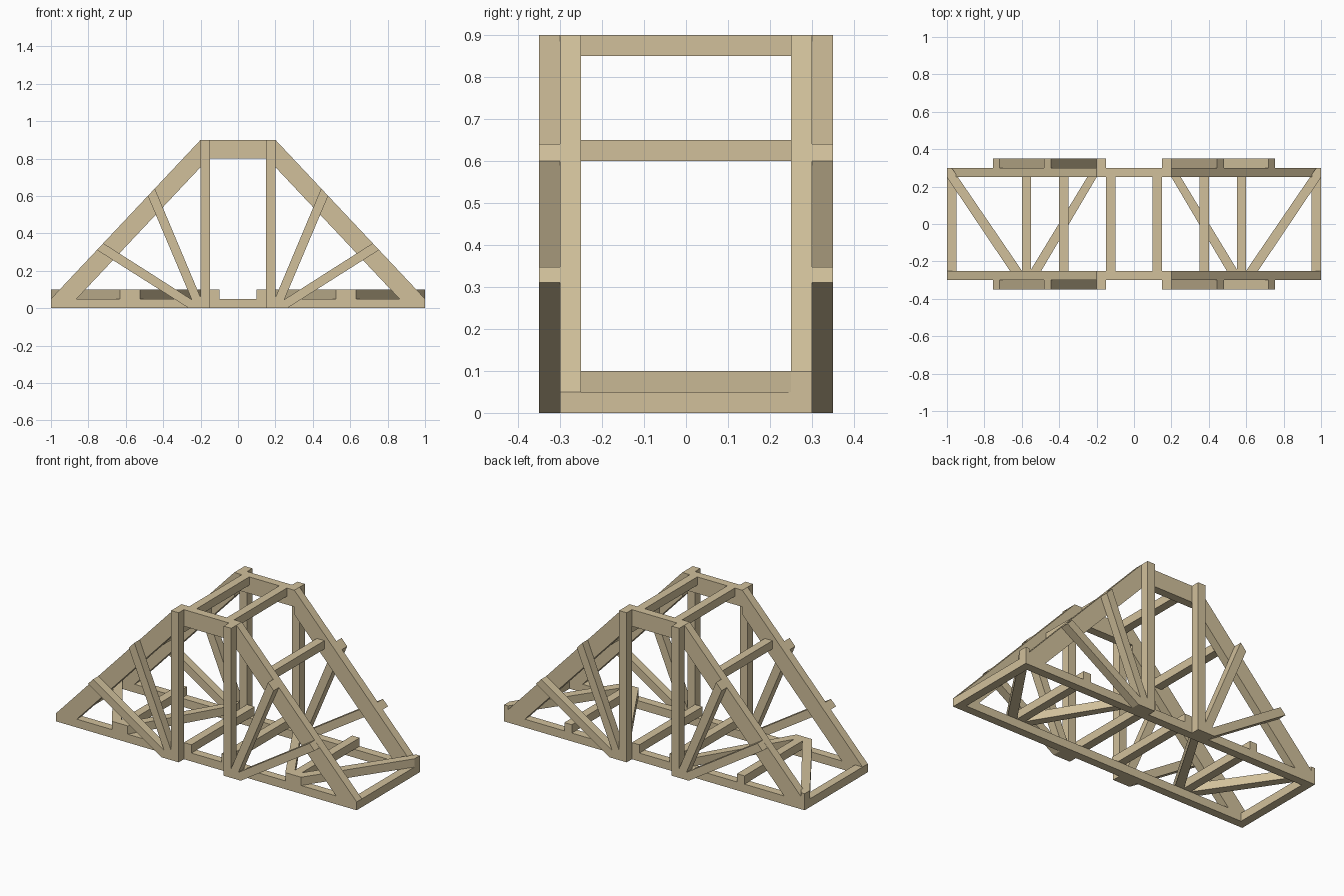
import bpy
import bmesh

cube = bpy.data.objects.get("Cube")
if cube:
    bpy.data.objects.remove(cube, do_unlink=True)

# One plain timber colour
wood = bpy.data.materials.new("pale_wood")
wood.use_nodes = True
wood.diffuse_color = (0.64, 0.53, 0.33, 1)
wood.node_tree.nodes["Principled BSDF"].inputs["Base Color"].default_value = wood.diffuse_color


def prism(name, outline, to_3d, low, high):
    """Extrude a flat outline between two depths."""
    bm = bmesh.new()
    rings = [[bm.verts.new(to_3d(a, b, d)) for a, b in outline] for d in (low, high)]
    bm.faces.new(rings[0])
    bm.faces.new(rings[1])
    n = len(outline)
    for i in range(n):
        j = (i + 1) % n
        bm.faces.new((rings[0][i], rings[0][j], rings[1][j], rings[1][i]))
    bmesh.ops.recalc_face_normals(bm, faces=bm.faces)
    mesh = bpy.data.meshes.new(name)
    bm.to_mesh(mesh)
    bm.free()
    mesh.materials.append(wood)
    obj = bpy.data.objects.new(name, mesh)
    bpy.context.collection.objects.link(obj)


def upright(name, outline, y0, y1, side=1):
    """Timber drawn in elevation, mirrored in x by side."""
    prism(name, outline, lambda x, z, y: (side * x, y, z), y0, y1)


def flat(name, outline, z0, z1, side=1):
    """Timber drawn in plan, mirrored in x by side."""
    prism(name, outline, lambda x, y, z: (side * x, y, z), z0, z1)


def rect(a0, a1, b0, b1):
    return [(a0, b0), (a1, b0), (a1, b1), (a0, b1)]


# Elevation outlines for one half of a truss
rafter = [(1, 0.05), (0.2, 0.9), (0.2, 0.754), (0.863, 0.05)]
steep_brace = [(0.482, 0.6), (0.445, 0.64), (0.2, 0.057), (0.2, 0), (0.228, 0)]
shallow_brace = [(0.754, 0.311), (0.72, 0.347), (0.246, 0.045), (0.228, 0), (0.263, 0)]

# Two trusses, with posts and braces on their outer faces
for end, face in (("front", -1), ("back", 1)):
    inner, mid, outer = face * 0.25, face * 0.3, face * 0.35
    upright(end + "_bottom_chord", rect(-1, 1, 0, 0.05), inner, mid)
    upright(end + "_top_chord", rect(-0.2, 0.2, 0.8, 0.9), inner, mid)
    for hand, side in (("left", 1), ("right", -1)):
        tag = end + "_" + hand
        upright(tag + "_rafter", rafter, inner, mid, side)
        upright(tag + "_post", rect(0.15, 0.2, 0, 0.9), mid, outer, side)
        upright(tag + "_steep_brace", steep_brace, mid, outer, side)
        upright(tag + "_shallow_brace", shallow_brace, mid, outer, side)

# Plan outlines of the diagonal floor braces
outer_diagonal = [(1, 0.3), (0.975, 0.3), (0.565, -0.3), (0.63, -0.3), (1, 0.25)]
inner_diagonal = [(0.2, 0.3), (0.22, 0.3), (0.585, -0.3), (0.525, -0.3), (0.2, 0.25)]

# Cross beams and floor bracing joining the trusses
for hand, side in (("left", 1), ("right", -1)):
    flat(hand + "_end_beam", rect(0.95, 1, -0.25, 0.25), 0, 0.05, side)
    flat(hand + "_outer_floor_beam", rect(0.55, 0.6, -0.3, 0.3), 0.05, 0.1, side)
    flat(hand + "_inner_floor_beam", rect(0.1, 0.15, -0.3, 0.3), 0.05, 0.1, side)
    flat(hand + "_rafter_beam", rect(0.35, 0.4, -0.25, 0.25), 0.6, 0.65, side)
    flat(hand + "_top_beam", rect(0.1, 0.15, -0.25, 0.25), 0.85, 0.9, side)
    flat(hand + "_outer_floor_diagonal", outer_diagonal, 0.05, 0.1, side)
    flat(hand + "_inner_floor_diagonal", inner_diagonal, 0.05, 0.1, side)
